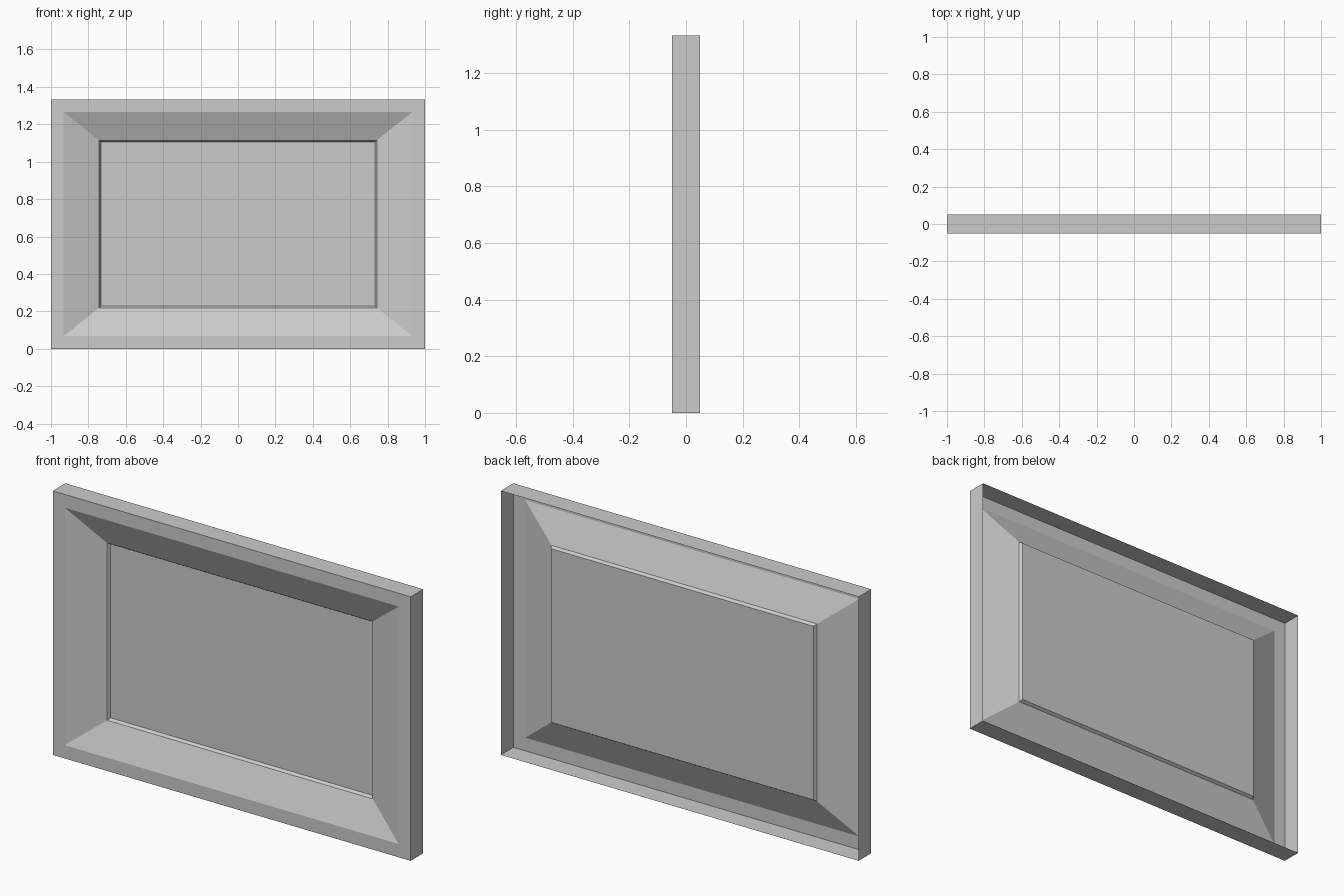
import bpy, bmesh

if "Cube" in bpy.data.objects:
    bpy.data.objects.remove(bpy.data.objects["Cube"])

W, H = 1.0, 0.6667   # half width, half height of the frame

# Profile from the open back rim, round the front border, down the slope to the panel:
# (side inset, top/bottom inset, depth y)
PROFILE = [
    (0.0, 0.0, 0.05),        # back rim
    (0.0, 0.0, -0.05),       # front outer edge
    (0.067, 0.067, -0.05),   # inner edge of flat border
    (0.258, 0.219, 0.015),   # end of main slope
    (0.267, 0.228, 0.03),    # steep lip meeting the panel
]


def ring(bm, dx, dz, y):
    w, h = W - dx, H - dz
    return [bm.verts.new((x, y, H + z))
            for x, z in ((-w, -h), (w, -h), (w, h), (-w, h))]


def make_object(name, bm):
    mesh = bpy.data.meshes.new(name)
    bm.to_mesh(mesh)
    bm.free()
    obj = bpy.data.objects.new(name, mesh)
    bpy.context.collection.objects.link(obj)
    return obj


# Frame: thin open-backed shell swept around the rectangle
bm = bmesh.new()
rings = [ring(bm, *p) for p in PROFILE]
for a, b in zip(rings, rings[1:]):
    for i in range(4):
        j = (i + 1) % 4
        bm.faces.new((a[i], a[j], b[j], b[i]))
make_object("picture_frame", bm)

# Flat picture panel set into the frame
bm = bmesh.new()
bm.faces.new(ring(bm, *PROFILE[-1]))
make_object("picture_panel", bm)
